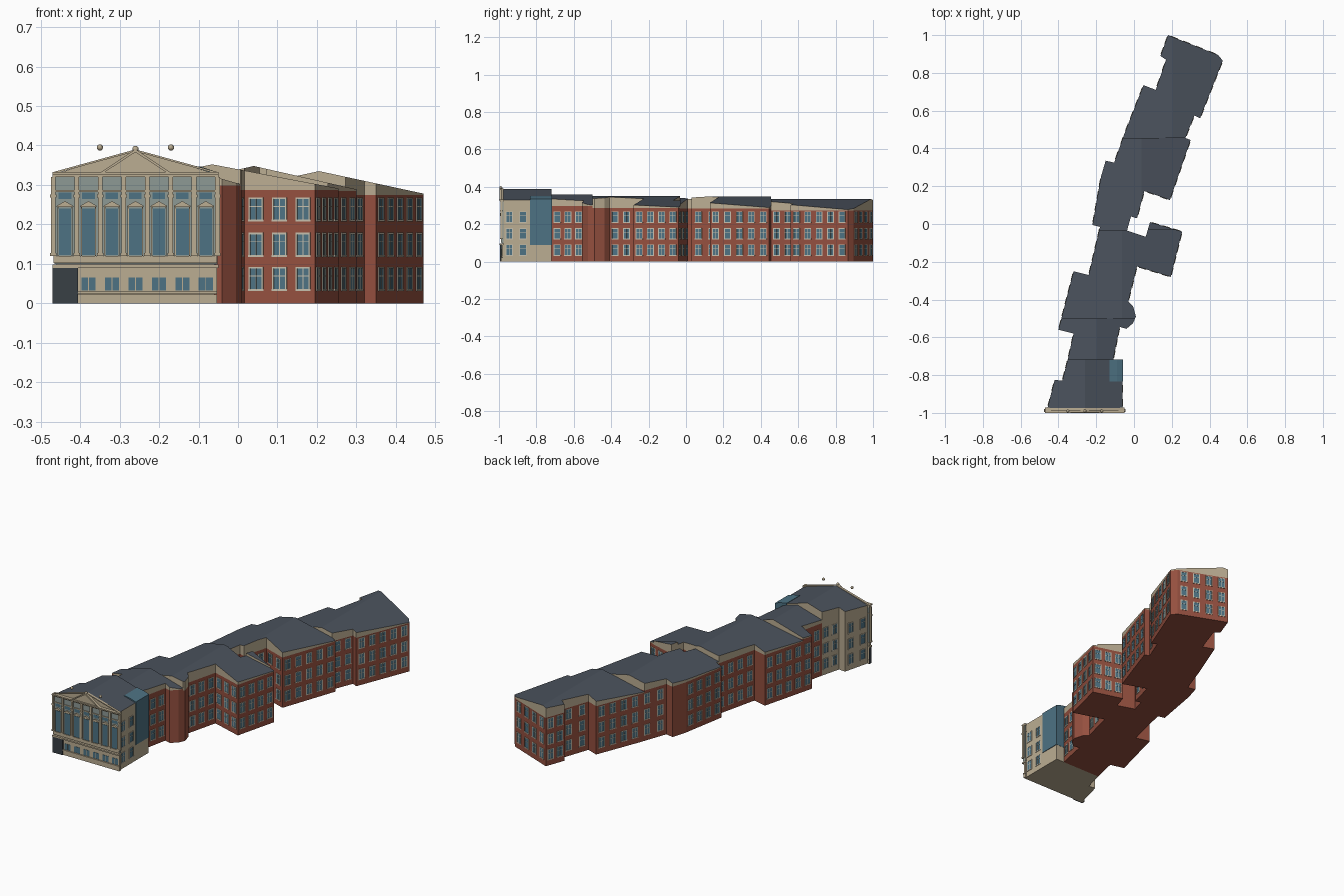
import bpy, bmesh, math
from mathutils import Matrix, Vector

if "Cube" in bpy.data.objects:
    bpy.data.objects.remove(bpy.data.objects["Cube"])


def material(name, rgb):
    m = bpy.data.materials.new(name)
    m.diffuse_color = (*rgb, 1)
    m.use_nodes = True
    m.node_tree.nodes["Principled BSDF"].inputs["Base Color"].default_value = m.diffuse_color
    return m


BRICK = material("brick", (.30, .08, .05))
STONE = material("stone", (.50, .42, .29))
SLATE = material("slate", (.07, .085, .11))
GLASS = material("glass", (.075, .17, .23))
PANEL = material("facade_panel", (.27, .32, .30))
FRAME = material("frame", (.56, .52, .42))
DARK = material("dark", (.04, .05, .06))


def finish(name, bm, *mats):
    bmesh.ops.recalc_face_normals(bm, faces=bm.faces)
    me = bpy.data.meshes.new(name)
    bm.to_mesh(me)
    bm.free()
    for m in mats:
        me.materials.append(m)
    ob = bpy.data.objects.new(name, me)
    bpy.context.collection.objects.link(ob)
    return ob


def box(bm, M, x0, x1, y0, y1, z0, z1):
    c = Matrix.Translation(((x0 + x1) / 2, (y0 + y1) / 2, (z0 + z1) / 2))
    bmesh.ops.create_cube(bm, size=1, matrix=M @ c @ Matrix.Diagonal((x1 - x0, y1 - y0, z1 - z0, 1)))


def prism(bm, profile, y0, y1):
    """Extrude an x-z profile along y."""
    f = bm.faces.new([bm.verts.new((x, y0, z)) for x, z in profile])
    top = bmesh.ops.extrude_face_region(bm, geom=[f])["geom"]
    bmesh.ops.translate(bm, vec=(0, y1 - y0, 0), verts=[v for v in top if isinstance(v, bmesh.types.BMVert)])


# Plan outline, clockwise from the north tip
OUTLINE = [(.18, 1), (.445, .895), (.47, .865), (.35, .56), (.32, .575), (.272, .455), (.30, .445),
           (.19, .127), (.055, .175), (.016, .03), (-.016, .04), (-.037, -.035), (.062, -.068), (.085, .01),
           (.255, -.04), (.195, -.28), (.016, -.225), (-.03, -.41), (-.005, -.435), (.01, -.49),
           (-.005, -.525), (-.04, -.555), (-.075, -.545), (-.11, -.718), (-.06, -.718), (-.06, -.835),
           (-.06, -.982), (-.46, -.982), (-.42, -.825), (-.38, -.83), (-.35, -.715), (-.32, -.58),
           (-.40, -.56), (-.32, -.25), (-.24, -.27), (-.18, -.015), (-.22, -.005), (-.175, .25),
           (-.15, .335), (-.105, .325), (-.05, .48), (.05, .735), (.115, .71), (.17, .87), (.14, .89)]


def cut(bm, co, no, clear):
    bmesh.ops.bisect_plane(bm, geom=bm.verts[:] + bm.edges[:] + bm.faces[:], dist=1e-5,
                           plane_co=co, plane_no=no, clear_outer=clear)


def plan_slice(y0, y1, z):
    bm = bmesh.new()
    bm.faces.new([bm.verts.new((x, y, z)) for x, y in OUTLINE])
    bmesh.ops.triangulate(bm, faces=bm.faces[:])
    cut(bm, (0, y0, 0), (0, -1, 0), True)
    cut(bm, (0, y1, 0), (0, 1, 0), True)
    return bm


def raise_plan(bm, height):
    """Turn a flat plan into a solid whose top follows height(x)."""
    geom = bmesh.ops.extrude_face_region(bm, geom=bm.faces[:])["geom"]
    for v in geom:
        if isinstance(v, bmesh.types.BMVert):
            v.co.z = height(v.co.x)
    bmesh.ops.recalc_face_normals(bm, faces=bm.faces)


# Wings: walls up to the eaves, then a gabled roof across each slice
SECTIONS = [("pavilion", -1.1, -.718, .325, .388, STONE), ("south", -.718, -.5, .298, .36, BRICK),
            ("middle", -.5, -.032, .287, .352, BRICK), ("north", -.032, .455, .285, .348, BRICK),
            ("far_north", .455, 1.1, .274, .335, BRICK)]
for name, y0, y1, eave, ridge, mat in SECTIONS:
    bm = plan_slice(y0, y1, 0)
    raise_plan(bm, lambda x: eave)
    finish(name + "_walls", bm, mat)

    bm = plan_slice(y0, y1, eave)
    xs = [v.co.x for v in bm.verts]
    mid, half = (min(xs) + max(xs)) / 2, (max(xs) - min(xs)) / 2
    cut(bm, (mid, 0, 0), (1, 0, 0), False)
    raise_plan(bm, lambda x: eave + .004 + (ridge - eave - .004) * (1 - abs(x - mid) / half))
    for f in bm.faces:
        f.material_index = 1 if f.normal.z > .5 else 0
    finish(name + "_roof", bm, STONE, SLATE)

# Sash windows, three storeys, spread evenly along every longer wall
frames, panes = bmesh.new(), bmesh.new()
W, H = .034, .057
for i, a in enumerate(OUTLINE):
    a, b = Vector(a), Vector(OUTLINE[(i + 1) % len(OUTLINE)])
    d = b - a
    length = d.length
    n = round(length / .07)
    if n < 2 or a.y < -.98 and b.y < -.98 or (a.x == b.x and a.y > -.8):
        continue
    d.normalize()
    for k in range(n):
        p = a + d * length * (k + .5) / n
        for z in (.034, .121, .21):
            M = Matrix(((d.x, -d.y, 0, p.x), (d.y, d.x, 0, p.y), (0, 0, 1, z), (0, 0, 0, 1)))
            box(panes, M, -W / 2, W / 2, -.002, .001, 0, H)
            for s in (-1, 1):
                x = s * W / 2
                box(frames, M, x - .002, x + .002, -.002, .0025, 0, H)
            box(frames, M, -.001, .001, -.002, .002, 0, H)
            box(frames, M, -W / 2, W / 2, -.002, .002, H * .6, H * .6 + .002)
            box(frames, M, -W / 2 - .002, W / 2 + .002, -.002, .0025, H - .003, H + .001)
            box(frames, M, -W / 2 - .003, W / 2 + .003, -.002, .003, -.003, .002)
finish("window_frames", frames, FRAME)
finish("window_panes", panes, GLASS)

# Front facade: seven bays between pilasters
I = Matrix.Identity(4)
CX, BAY = -.26, .0595
panel, stone, glass = bmesh.new(), bmesh.new(), bmesh.new()
box(panel, I, -.465, -.052, -.986, -.975, .1, .322)
for z0, z1, y in ((0, .022, -.988), (.024, .03, -.992), (.03, .09, -.985), (.09, .098, -.996),
                  (.102, .12, -.99), (.282, .287, -.99), (.32, .326, -.994), (.326, .333, -1)):
    e = .003 if y < -.993 else 0
    box(stone, I, -.467 - e, -.053 + e, y, -.972, z0, z1)
for k in range(8):
    x = CX + (k - 3.5) * BAY
    box(stone, I, x - .006, x + .006, -.992, -.98, .12, .32)
    box(stone, I, x - .008, x + .008, -.994, -.98, .268, .276)
    box(stone, I, x - .008, x + .008, -.994, -.98, .12, .127)
for k in range(-3, 4):
    x = CX + k * BAY
    box(glass, I, x - .017, x + .017, -.9885, -.98, .122, .24)
    box(glass, I, x - .016, x + .016, -.9885, -.98, .264, .281)
    for s in (-1, 1):
        box(stone, I, x + s * .018 - .0015, x + s * .018 + .0015, -.99, -.98, .12, .245)
    prism(stone, [(x - .021, .244), (x + .021, .244), (x + .021, .247), (x, .259), (x - .021, .247)], -.994, -.98)
    if k > -3:
        box(glass, I, x - .018, x + .018, -.9865, -.98, .032, .066)
        box(stone, I, x - .001, x + .001, -.988, -.98, .032, .066)
finish("facade_panel", panel, PANEL)
finish("facade_glass", glass, GLASS)

# Pediment with raking mouldings
prism(stone, [(CX - .085, .331), (CX + .085, .331), (CX, .388)], -.99, -.975)
for s in (-1, 1):
    prism(stone, [(CX + s * .09, .331), (CX + s * .08, .331), (CX, .383), (CX, .391)], -.998, -.98)
    prism(stone, [(CX + s * .207, .328), (CX + s * .207, .333), (CX, .39), (CX, .385)], -.988, -.975)
finish("facade_stonework", stone, STONE)

# Roof finials
bm = bmesh.new()
for x, z in ((-.35, .395), (CX, .391), (-.17, .395)):
    bmesh.ops.create_uvsphere(bm, u_segments=12, v_segments=8, radius=.008,
                              matrix=Matrix.Translation((x, -.99, z)))
finish("finials", bm, STONE)

# Dark entrance at the left corner
bm = bmesh.new()
box(bm, I, -.47, -.406, -.994, -.975, 0, .089)
finish("entrance", bm, DARK)

# Glazed stair hall at the right rear of the pavilion
bm = bmesh.new()
prism(bm, [(-.13, .09), (-.057, .09), (-.057, .334), (-.09, .345), (-.13, .352)], -.835, -.717)
finish("glazed_hall", bm, GLASS)
